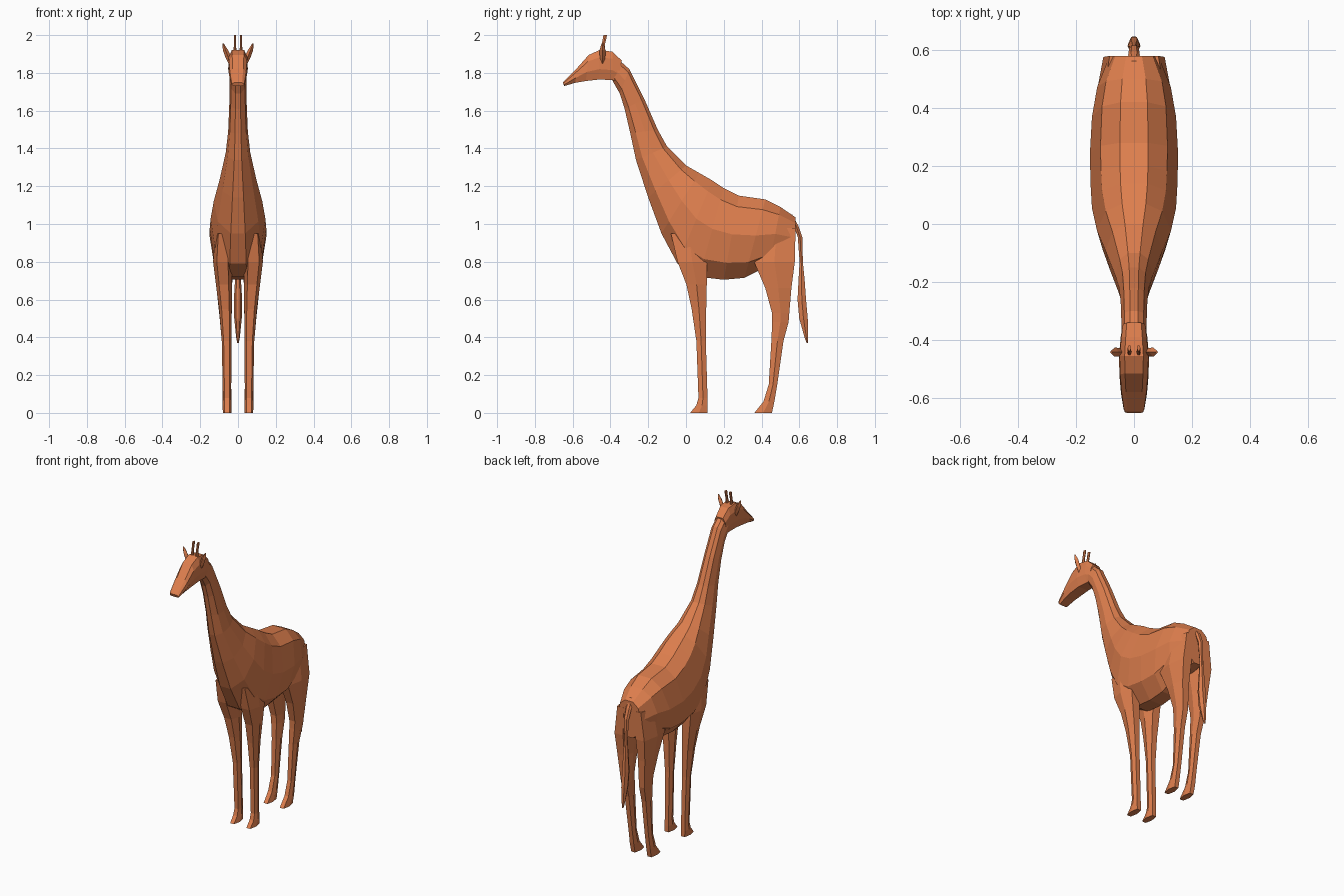
import bpy, bmesh, math
from mathutils import Vector

coat = bpy.data.materials.new("orange_coat")
coat.diffuse_color = (0.73, 0.21, 0.075, 1)


def loft(name, rings):
    """Skin a list of equal-length point rings and cap both ends."""
    bm = bmesh.new()
    loops = [[bm.verts.new(p) for p in ring] for ring in rings]
    n = len(loops[0])
    for a, b in zip(loops, loops[1:]):
        for i in range(n):
            j = (i + 1) % n
            bm.faces.new((a[i], a[j], b[j], b[i]))
    bm.faces.new(loops[0])
    bm.faces.new(loops[-1])
    bmesh.ops.recalc_face_normals(bm, faces=bm.faces)
    me = bpy.data.meshes.new(name)
    bm.to_mesh(me)
    bm.free()
    me.materials.append(coat)
    ob = bpy.data.objects.new(name, me)
    bpy.context.collection.objects.link(ob)
    return ob


def body_ring(ty, tz, by, bz, w, shape):
    """Section between a top and a bottom point, symmetric in x."""
    top, bot = Vector((0, ty, tz)), Vector((0, by, bz))
    half = [top.lerp(bot, t) + Vector((w * f, 0, 0)) for t, f in shape]
    return half + [Vector((-p.x, p.y, p.z)) for p in reversed(half)]


# Torso and neck: top y, top z, bottom y, bottom z, half width
trunk_shape = [(0, .32), (.13, .76), (.46, 1), (.8, .84), (1, .3)]
trunk = [
    (.58, 1.035, .575, .80, .085),
    (.50, 1.09, .44, .78, .127),
    (.42, 1.13, .31, .715, .145),
    (.28, 1.15, .20, .705, .152),
    (.20, 1.19, .07, .72, .15),
    (.14, 1.23, -.045, .79, .145),
    (.07, 1.27, -.13, .95, .128),
    (.00, 1.31, -.20, 1.14, .098),
    (-.10, 1.41, -.265, 1.34, .065),
    (-.15, 1.50, -.295, 1.48, .052),
    (-.22, 1.66, -.325, 1.61, .046),
    (-.30, 1.82, -.35, 1.69, .044),
    (-.39, 1.90, -.39, 1.76, .042),
]
loft("torso_and_neck", [body_ring(*s, trunk_shape) for s in trunk])

# Head, tapering to the muzzle
head_shape = [(0, .62), (.25, .95), (.65, 1), (1, .7)]
head = [
    (-.34, 1.865, -.36, 1.755, .04),
    (-.39, 1.912, -.39, 1.762, .046),
    (-.455, 1.922, -.46, 1.765, .052),
    (-.515, 1.895, -.53, 1.757, .05),
    (-.58, 1.822, -.585, 1.748, .045),
    (-.645, 1.757, -.635, 1.733, .036),
    (-.652, 1.748, -.645, 1.731, .032),
]
loft("head", [body_ring(*s, head_shape) for s in head])


def leg_ring(z, y0, y1, x0, x1, s):
    """Six-sided leg section with a ridge down the outer and inner face."""
    ym, b = (y0 + y1) / 2, (x1 - x0) * .2
    pts = [(x0 + b, y0), (x1 - b, y0), (x1, ym), (x1 - b, y1), (x0 + b, y1), (x0, ym)]
    return [Vector((s * x, y, z)) for x, y in pts]


# Legs: height, front y, back y, inner x, outer x
front_leg = [
    (.95, -.08, .11, .04, .12), (.80, -.045, .112, .033, .132),
    (.68, .002, .11, .033, .117), (.55, .03, .107, .033, .100),
    (.38, .055, .105, .035, .086), (.08, .066, .114, .036, .08),
    (.04, .055, .115, .035, .082), (.0, .022, .115, .035, .08),
]
hind_leg = [
    (.98, .38, .58, .02, .10), (.80, .36, .576, .025, .126),
    (.66, .42, .558, .032, .114), (.53, .455, .547, .033, .1),
    (.48, .456, .543, .034, .095), (.38, .452, .516, .035, .086),
    (.15, .438, .483, .036, .08), (.06, .41, .468, .035, .082),
    (.0, .362, .455, .035, .08),
]
for side, s in (("left", 1), ("right", -1)):
    loft("front_leg_" + side, [leg_ring(*r, s) for r in front_leg])
    loft("hind_leg_" + side, [leg_ring(*r, s) for r in hind_leg])


def oval(y, z, rx, ry, x=0, n=6):
    return [Vector((x + rx * math.cos(2 * math.pi * i / n),
                    y + ry * math.sin(2 * math.pi * i / n), z)) for i in range(n)]


# Tail with a long tuft: y, z, half width, half depth
tail = [(.55, 1.05, .016, .014), (.583, .99, .02, .014), (.604, .93, .017, .014),
        (.61, .80, .011, .01), (.612, .70, .016, .019), (.613, .60, .022, .026),
        (.622, .50, .02, .026), (.637, .40, .01, .011), (.642, .37, .004, .004)]
loft("tail", [oval(*r) for r in tail])

for side, s in (("left", 1), ("right", -1)):
    # Ears: leaf shapes leaning outward
    ear = [(.035, 1.83, .006, .006), (.05, 1.88, .016, .014),
           (.066, 1.92, .014, .016), (.079, 1.955, .004, .005)]
    loft("ear_" + side, [oval(-.442, z, rx, ry, s * x, 4) for x, z, rx, ry in ear])
    # Horns: thin pegs with a slightly wider tip
    horn = [(-.445, 1.88, .009, .016), (-.438, 1.95, .006, .01),
            (-.43, 1.985, .006, .011), (-.428, 2.0, .006, .011)]
    loft("horn_" + side, [oval(y, z, rx, ry, s * .016) for y, z, rx, ry in horn])
